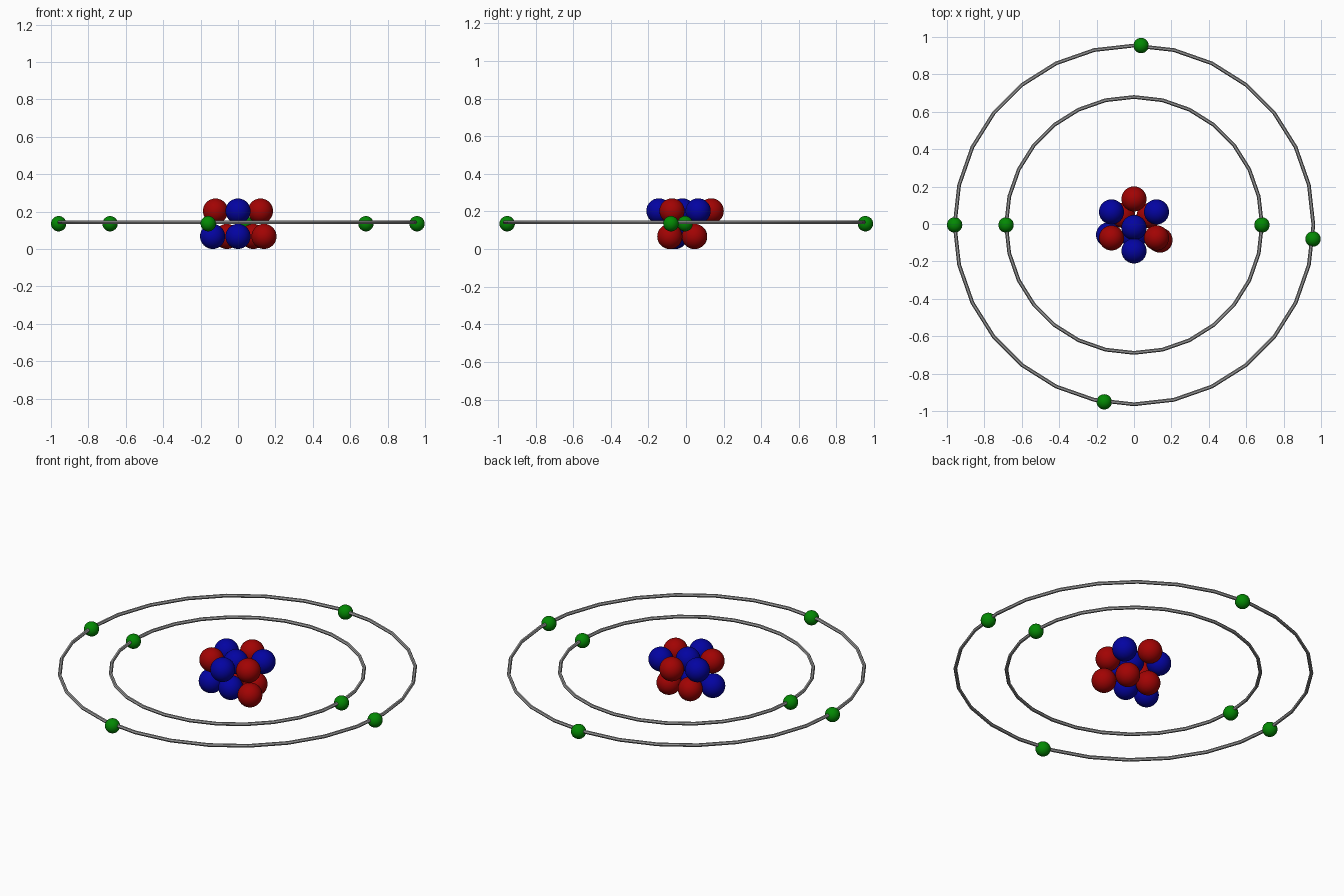
import bpy
import math

if "Cube" in bpy.data.objects:
    bpy.data.objects.remove(bpy.data.objects["Cube"])


def material(name, rgb):
    m = bpy.data.materials.new(name)
    m.diffuse_color = (*rgb, 1.0)
    m.use_nodes = True
    m.node_tree.nodes["Principled BSDF"].inputs["Base Color"].default_value = m.diffuse_color
    return m


RED = material("red", (0.36, 0.001, 0.001))
BLUE = material("blue", (0.001, 0.001, 0.36))
GREEN = material("green", (0.001, 0.25, 0.001))
GREY = material("grey", (0.32, 0.32, 0.32))

DY = -0.005          # slight offset of the whole atom towards the front


def finish(name, mat):
    ob = bpy.context.object
    ob.name = name
    ob.data.materials.append(mat)
    bpy.ops.object.shade_smooth_by_angle(angle=math.radians(30))


def ball(name, mat, x, y, z, r):
    bpy.ops.mesh.primitive_uv_sphere_add(segments=32, ring_count=16, radius=r,
                                         location=(x, y + DY, z))
    finish(name, mat)


def ring(name, radius):
    bpy.ops.mesh.primitive_torus_add(major_segments=28, minor_segments=6,
                                     major_radius=radius, minor_radius=0.01,
                                     location=(0, DY, 0.143))
    finish(name, GREY)


R = 0.067            # nucleon radius
LOW, HIGH = R, 0.203  # heights of the two nucleus layers

# Upper nucleus layer: a hexagon around one central ball
for i, mat in enumerate((BLUE, RED, BLUE, RED, BLUE, RED)):
    a = math.radians(30 + 60 * i)
    ball("upper_nucleon", mat, 0.139 * math.cos(a), 0.139 * math.sin(a), HIGH, R)
ball("central_nucleon", BLUE, 0, -0.014, HIGH, R)

# Lower nucleus layer: five loosely packed balls
for mat, x, y in ((BLUE, -0.136, -0.053), (BLUE, 0, -0.063),
                  (RED, 0.139, -0.081), (RED, 0.081, 0.05), (RED, -0.06, 0.051)):
    ball("lower_nucleon", mat, x, y, LOW, R)

# Orbit rings
ring("inner_orbit", 0.684)
ring("outer_orbit", 0.959)

# Electrons riding on the orbits
for x, y in ((-0.684, 0), (0.684, 0)):
    ball("inner_electron", GREEN, x, y, 0.135, 0.041)
for x, y in ((-0.959, 0), (0.957, -0.075), (0.038, 0.959), (-0.159, -0.946)):
    ball("outer_electron", GREEN, x, y, 0.135, 0.041)
